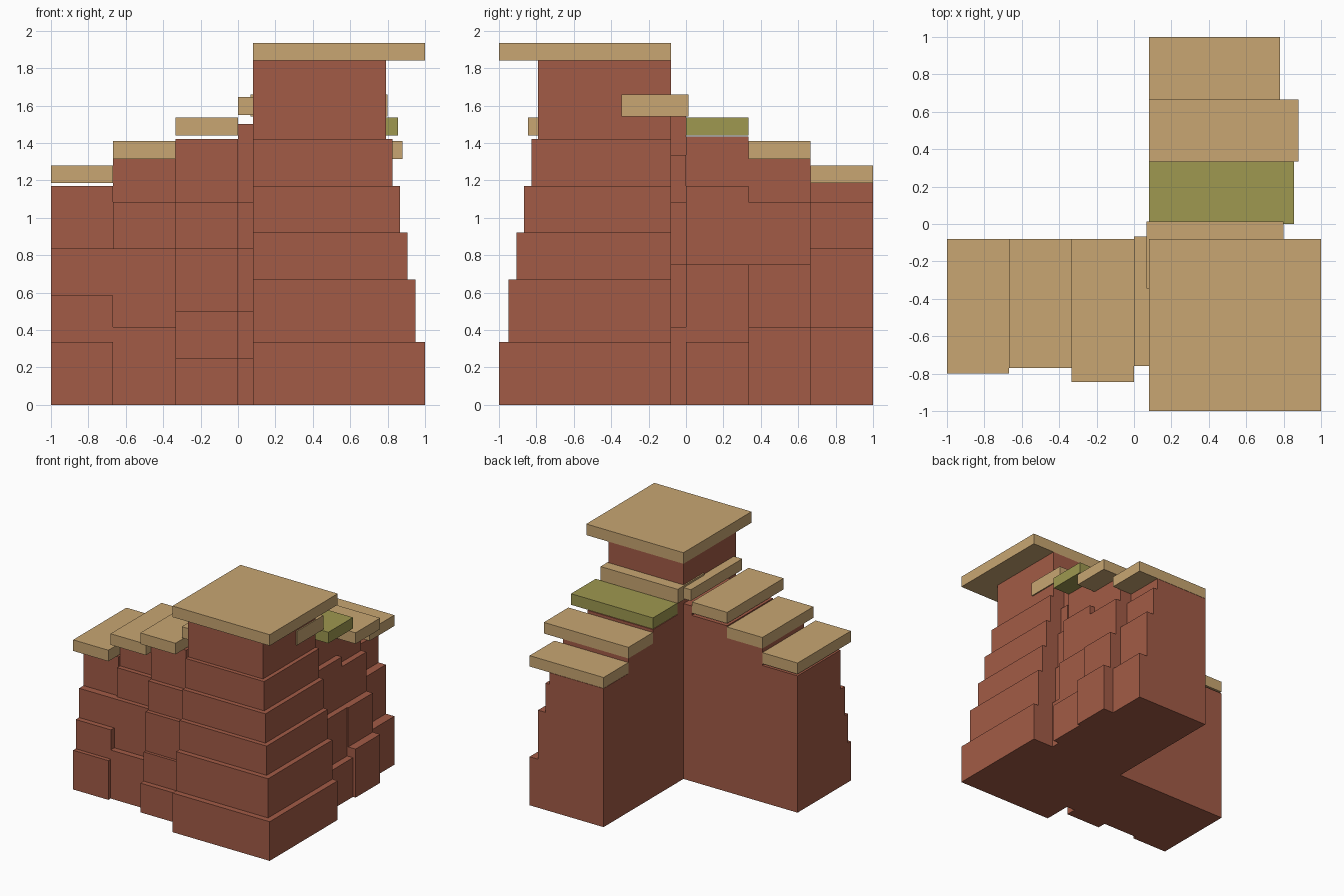
import bpy

cube = bpy.data.objects.get("Cube")
if cube:
    bpy.data.objects.remove(cube, do_unlink=True)


def material(name, rgb):
    m = bpy.data.materials.new(name)
    m.use_nodes = True
    m.diffuse_color = (*rgb, 1)
    m.node_tree.nodes["Principled BSDF"].inputs["Base Color"].default_value = (*rgb, 1)
    return m


ROCK = material("red rock", (0.361, 0.105, 0.061))
SAND = material("sandy ledge", (0.578, 0.381, 0.168))
MOSS = material("mossy ledge", (0.342, 0.314, 0.08))


def box(name, xs, ys, zs, mat):
    """Axis-aligned block between the given limits."""
    corners = [(x, y, z) for x in xs for y in ys for z in zs]
    faces = [(0, 1, 3, 2), (4, 6, 7, 5), (0, 4, 5, 1),
             (2, 3, 7, 6), (0, 2, 6, 4), (1, 5, 7, 3)]
    mesh = bpy.data.meshes.new(name)
    mesh.from_pydata(corners, [], faces)
    mesh.materials.append(mat)
    obj = bpy.data.objects.new(name, mesh)
    bpy.context.collection.objects.link(obj)


BACK = 0.08  # distance of both rear walls from the centre lines


def column(name, side, span, heights, depths):
    """Stack of blocks that step back as they rise."""
    low = 0
    for i, (high, depth) in enumerate(zip(heights, depths), 1):
        label = f"{name}_block_{i}"
        if side == "front":
            box(label, span, (-depth, -BACK), (low, high), ROCK)
        elif side == "left":
            box(label, (BACK, depth), span, (low, high), ROCK)
        else:
            box(label, (BACK, depth), (-depth, -BACK), (low, high), ROCK)
        low = high


# Corner tower
column("tower", "corner", None, (0.335, 0.67, 0.92, 1.17, 1.42, 1.84),
       (1, 0.95, 0.905, 0.865, 0.825, 0.79))
box("tower_ledge", (BACK, 1), (-1, -BACK), (1.84, 1.935), SAND)

# Front wing, from its far end to the tower
column("front_end", "front", (-1, -0.667), (0.335, 0.585, 0.835, 1.17),
       (0.80, 0.765, 0.72, 0.66))
column("front_middle", "front", (-0.667, -0.333), (0.415, 0.835, 1.085, 1.315),
       (0.77, 0.72, 0.68, 0.64))
column("front_inner", "front", (-0.333, 0), (0.25, 0.5, 0.835, 1.085, 1.42),
       (0.845, 0.80, 0.775, 0.74, 0.70))
column("front_joint", "front", (0, BACK), (0.25, 0.5, 0.835, 1.085, 1.5),
       (0.755, 0.74, 0.72, 0.69, 0.66))
box("front_end_ledge", (-1, -0.667), (-0.80, -BACK), (1.185, 1.28), SAND)
box("front_middle_ledge", (-0.667, -0.333), (-0.77, -BACK), (1.315, 1.41), SAND)
box("front_inner_ledge", (-0.333, 0), (-0.845, -BACK), (1.44, 1.535), SAND)
box("front_joint_ledge", (0, BACK), (-0.76, -0.066), (1.55, 1.645), SAND)

# Left wing, from the tower to its far end
column("left_joint", "left", (-BACK, 0), (0.415, 0.75, 1.085, 1.335, 1.54),
       (0.80, 0.77, 0.74, 0.71, 0.68))
column("left_inner", "left", (0, 0.333), (0.335, 0.75, 1.17, 1.435),
       (0.855, 0.80, 0.75, 0.70))
column("left_middle", "left", (0.333, 0.665), (0.415, 0.75, 1.085, 1.315),
       (0.88, 0.81, 0.75, 0.70))
column("left_end", "left", (0.665, 1), (0.415, 0.835, 1.085, 1.185),
       (0.78, 0.70, 0.63, 0.59))
box("left_joint_ledge", (0.068, 0.80), (-0.345, 0.013), (1.54, 1.66), SAND)
box("left_inner_ledge", (BACK, 0.855), (0, 0.333), (1.44, 1.535), MOSS)
box("left_middle_ledge", (BACK, 0.88), (0.333, 0.665), (1.315, 1.41), SAND)
box("left_end_ledge", (BACK, 0.78), (0.665, 1), (1.187, 1.28), SAND)
